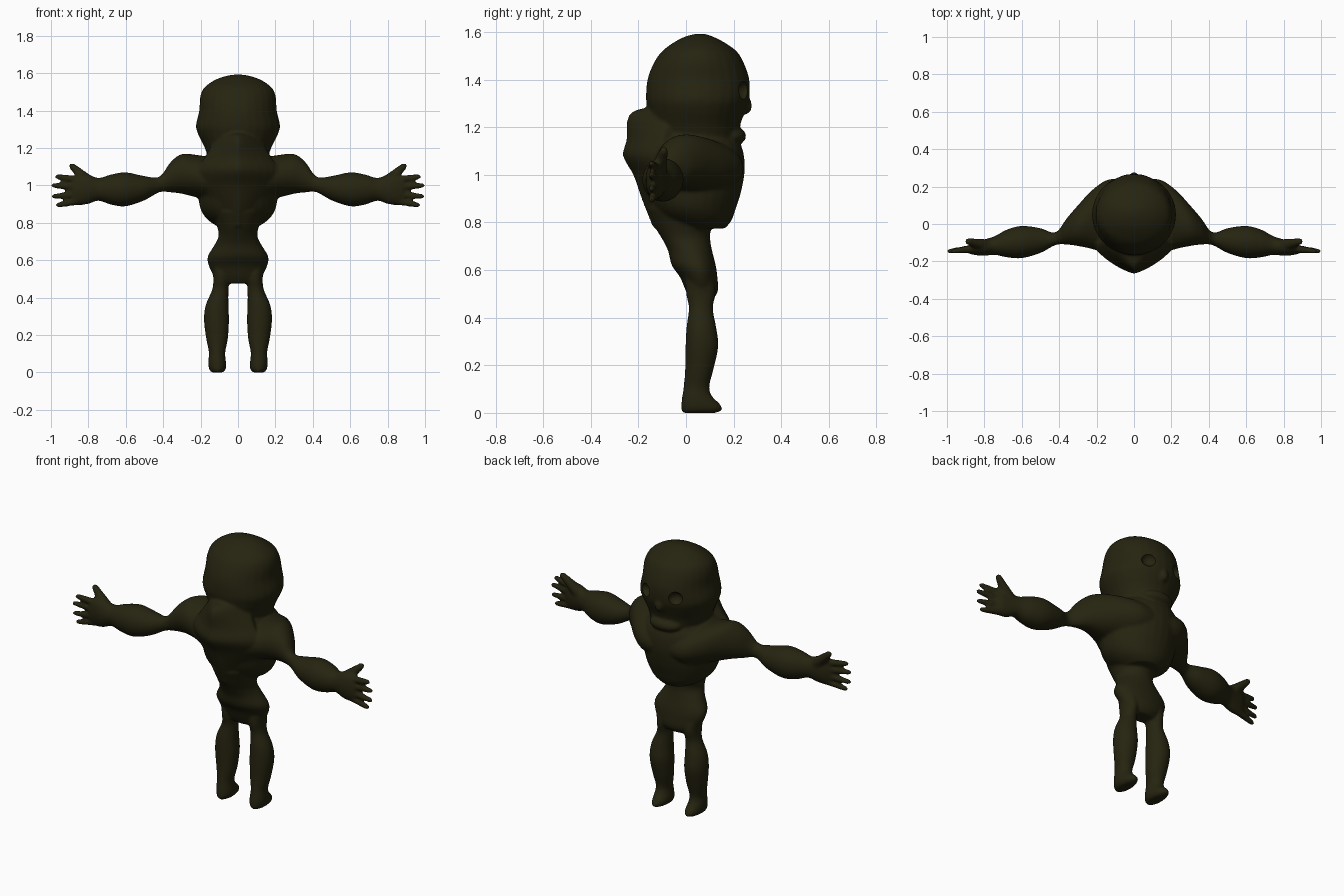
import bpy, bmesh, math
from mathutils import Vector, Matrix

skin = bpy.data.materials.new("dark olive")
skin.diffuse_color = (0.019, 0.017, 0.005, 1)

bm = bmesh.new()
N = 28


def spow(v, p):
    return math.copysign(abs(v) ** p, v)


def skin_rings(rings):
    """Bridge rings of points into a closed tube."""
    vs = [[bm.verts.new(p) for p in r] for r in rings]
    faces = []
    for a, b in zip(vs, vs[1:]):
        for i in range(N):
            j = (i + 1) % N
            faces.append(bm.faces.new((a[i], a[j], b[j], b[i])))
    faces.append(bm.faces.new(vs[0][::-1]))
    faces.append(bm.faces.new(vs[-1]))
    bmesh.ops.recalc_face_normals(bm, faces=faces)


def smooth_stations(st, sub=4):
    """Catmull-Rom interpolation of station rows."""
    out = []
    for i in range(len(st) - 1):
        p0, p1, p2, p3 = st[max(i - 1, 0)], st[i], st[i + 1], st[min(i + 2, len(st) - 1)]
        for k in range(sub):
            t = k / sub
            out.append([0.5 * (2 * b + (c - a) * t + (2 * a - 5 * b + 4 * c - d) * t * t
                               + (3 * b - a - 3 * c + d) * t ** 3)
                        for a, b, c, d in zip(p0, p1, p2, p3)])
    out.append(list(st[-1]))
    return out


def loft_up(st, p=1.0, side=1):
    """Rows: z, x centre, half width, y of widest point, y back, y front."""
    rings = []
    for z, cx, hw, ym, yb, yf in smooth_stations(st):
        ring = []
        for i in range(N):
            a = 2 * math.pi * i / N
            s = spow(math.sin(a), p)
            ring.append((side * (cx + hw * spow(math.cos(a), p)),
                         ym + s * ((yf - ym) if s > 0 else (ym - yb)), z))
        rings.append(ring)
    skin_rings(rings)


def loft_out(st, side):
    """Rows: x, y min, y max, z min, z max."""
    rings = []
    for x, y0, y1, z0, z1 in smooth_stations(st):
        rings.append([(side * x,
                       (y0 + y1) / 2 + (y1 - y0) / 2 * math.cos(2 * math.pi * i / N),
                       (z0 + z1) / 2 + (z1 - z0) / 2 * math.sin(2 * math.pi * i / N))
                      for i in range(N)])
    skin_rings(rings)


def ball(b, c, r):
    m = Matrix.Translation(c) @ Matrix.Diagonal((*r, 1))
    bmesh.ops.create_uvsphere(b, u_segments=24, v_segments=14, radius=1, matrix=m)


def finger(a, b, r0, r1):
    a, b = Vector(a), Vector(b)
    d = (b - a).normalized()
    u = d.orthogonal().normalized()
    w = d.cross(u)
    rings = []
    for t, k in ((0, 1), (0.5, 1), (0.9, 1), (1, 0.5)):
        r = (r0 + (r1 - r0) * t) * k
        rings.append([a.lerp(b, t) + r * (u * math.cos(2 * math.pi * i / N)
                      + w * math.sin(2 * math.pi * i / N)) for i in range(N)])
    skin_rings(rings)


# head with narrowing neck
loft_up([(1.08, 0, 0.14, 0.05, -0.10, 0.20), (1.15, 0, 0.16, 0.05, -0.13, 0.22),
         (1.21, 0, 0.182, 0.05, -0.15, 0.228), (1.27, 0, 0.212, 0.05, -0.16, 0.25),
         (1.32, 0, 0.225, 0.05, -0.168, 0.266), (1.40, 0, 0.207, 0.05, -0.162, 0.266),
         (1.47, 0, 0.203, 0.05, -0.135, 0.243), (1.52, 0, 0.183, 0.05, -0.10, 0.212),
         (1.56, 0, 0.13, 0.055, -0.045, 0.155), (1.582, 0, 0.075, 0.06, 0.0, 0.11),
         (1.592, 0, 0.025, 0.06, 0.04, 0.08)])
ball(bm, (0, 0.195, 1.163), (0.10, 0.058, 0.04))      # chin
ball(bm, (0, 0.255, 1.29), (0.025, 0.022, 0.035))     # nose

# ribcage with pointed spine ridge and overhanging chest
loft_up([(0.775, 0, 0.10, 0.06, 0.0, 0.165), (0.81, 0, 0.155, 0.05, -0.09, 0.192),
         (0.86, 0, 0.195, 0.03, -0.14, 0.21), (0.93, 0, 0.212, 0.03, -0.17, 0.232),
         (1.02, 0, 0.22, 0.03, -0.19, 0.247), (1.10, 0, 0.22, 0.03, -0.2, 0.24),
         (1.15, 0, 0.18, 0.03, -0.2, 0.215), (1.19, 0, 0.13, 0.03, -0.2, 0.17)])
loft_up([(0.78, 0, 0.08, -0.04, -0.14, 0.05), (0.90, 0, 0.15, -0.07, -0.187, 0.05),
         (1.0, 0, 0.2, -0.1, -0.222, 0.05), (1.08, 0, 0.22, -0.11, -0.265, 0.05),
         (1.15, 0, 0.18, -0.10, -0.25, 0.05), (1.23, 0, 0.13, -0.08, -0.248, 0.05),
         (1.265, 0, 0.10, -0.08, -0.225, 0.03), (1.28, 0, 0.07, -0.08, -0.18, 0.0)], 1.5)

# waist and hips
loft_up([(0.475, 0, 0.09, 0.065, 0.02, 0.11), (0.51, 0, 0.125, 0.065, 0.0, 0.134),
         (0.57, 0, 0.157, 0.06, -0.025, 0.132), (0.62, 0, 0.162, 0.05, -0.06, 0.125),
         (0.68, 0, 0.127, 0.03, -0.075, 0.11), (0.73, 0, 0.104, 0.0, -0.10, 0.102),
         (0.78, 0, 0.112, 0.0, -0.13, 0.105), (0.86, 0, 0.14, 0.0, -0.165, 0.12)])

for s in (1, -1):
    # leg and foot
    loft_up([(0.0, 0.11, 0.03, 0.05, -0.01, 0.125), (0.012, 0.11, 0.042, 0.05, -0.02, 0.152),
             (0.035, 0.11, 0.048, 0.045, -0.02, 0.145), (0.07, 0.112, 0.046, 0.04, -0.016, 0.11),
             (0.11, 0.112, 0.044, 0.045, -0.01, 0.098), (0.18, 0.112, 0.058, 0.055, -0.004, 0.115),
             (0.28, 0.115, 0.067, 0.06, -0.002, 0.136), (0.36, 0.112, 0.061, 0.06, 0.002, 0.127),
             (0.44, 0.095, 0.044, 0.06, 0.012, 0.113), (0.50, 0.09, 0.042, 0.06, 0.0, 0.125),
             (0.55, 0.09, 0.05, 0.06, 0.0, 0.12)], 1.0, s)
    # shoulder, arm and palm
    loft_out([(0.0, -0.19, 0.235, 0.90, 1.15), (0.13, -0.165, 0.24, 0.91, 1.15),
              (0.22, -0.135, 0.185, 0.935, 1.163), (0.30, -0.118, 0.10, 0.955, 1.168),
              (0.36, -0.11, 0.03, 0.962, 1.125), (0.42, -0.113, -0.045, 0.963, 1.047),
              (0.50, -0.155, -0.022, 0.92, 1.05), (0.60, -0.183, -0.01, 0.888, 1.07),
              (0.68, -0.178, -0.03, 0.897, 1.058), (0.745, -0.165, -0.065, 0.918, 1.04),
              (0.80, -0.17, -0.082, 0.90, 1.058), (0.85, -0.166, -0.095, 0.895, 1.06),
              (0.885, -0.158, -0.115, 0.905, 1.045)], s)
    # fingers and thumb
    for z0, x1, z1 in ((1.03, 0.98, 1.048), (0.993, 1.0, 1.0), (0.953, 0.998, 0.94), (0.918, 0.975, 0.892)):
        finger((s * 0.85, -0.13, z0), (s * x1, -0.147, z1), 0.022, 0.013)
    finger((s * 0.80, -0.115, 1.02), (s * 0.9, -0.09, 1.115), 0.035, 0.015)

mesh = bpy.data.meshes.new("body")
bm.to_mesh(mesh)
bm.free()
mesh.materials.append(skin)
body = bpy.data.objects.new("body", mesh)
bpy.context.collection.objects.link(body)

# eye socket cutter
cb = bmesh.new()
for s in (1, -1):
    ball(cb, (s * 0.105, 0.255, 1.355), (0.042, 0.045, 0.04))
cm = bpy.data.meshes.new("eye_socket_cutter")
cb.to_mesh(cm)
cb.free()
cm.materials.append(skin)
cutter = bpy.data.objects.new("eye_socket_cutter", cm)
bpy.context.collection.objects.link(cutter)
cutter.hide_render = True
cutter.hide_viewport = True
cutter.display_type = 'WIRE'

# fuse the parts into one soft skin
r = body.modifiers.new("fuse", 'REMESH')
r.mode = 'VOXEL'
r.voxel_size = 0.008
r.use_smooth_shade = True
m = body.modifiers.new("soften", 'SMOOTH')
m.factor = 0.5
m.iterations = 6
b = body.modifiers.new("eye sockets", 'BOOLEAN')
b.operation = 'DIFFERENCE'
b.object = cutter
b.solver = 'EXACT'
